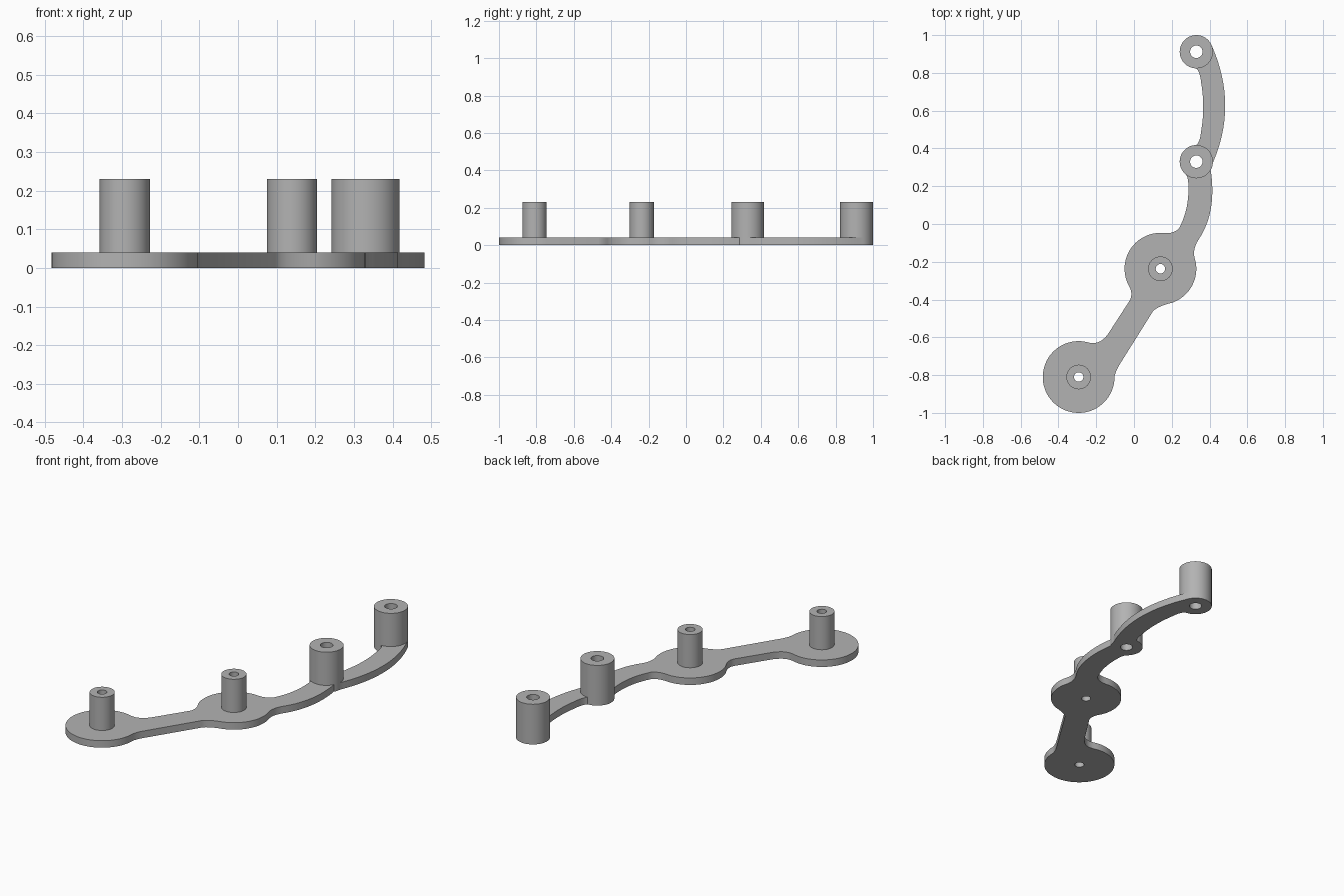
import bpy, bmesh, math
from mathutils import Vector

cube = bpy.data.objects.get("Cube")
if cube:
    bpy.data.objects.remove(cube, do_unlink=True)

grey = bpy.data.materials.new("plain_grey")
grey.use_nodes = True
grey.diffuse_color = (0.45, 0.45, 0.45, 1)
grey.node_tree.nodes["Principled BSDF"].inputs["Base Color"].default_value = grey.diffuse_color

PLATE, TOP = 0.04, 0.23
A, B, C, D = [Vector(p) for p in ((-0.293, -0.81), (0.14, -0.237), (0.33, 0.33), (0.33, 0.912))]
PAD, WIDE, SLIM = 0.19, 0.088, 0.065


def arc(centre, radius, start, end):
    n = max(3, round(abs(end - start) / 5))
    angles = [math.radians(start + (end - start) * i / n) for i in range(n + 1)]
    return [centre + radius * Vector((math.cos(a), math.sin(a))) for a in angles]


def circle(centre, radius):
    return arc(centre, radius, 0, 360)[:-1]


def bend(path, control, end, n=8):
    """Continue the path with a smooth bend, omitting the shared first point."""
    p, q, r = path[-1].copy(), Vector(control), Vector(end)
    for i in range(1, n + 1):
        t = i / n
        path.append(p * (1 - t) ** 2 + q * 2 * t * (1 - t) + r * t * t)


def extruded(name, loops, z0, z1):
    """Solid with holes from closed flat loops."""
    curve = bpy.data.curves.new(name + "_profile", 'CURVE')
    curve.dimensions = '2D'
    curve.fill_mode = 'BOTH'
    curve.extrude = (z1 - z0) / 2
    for loop in loops:
        clean = [p for i, p in enumerate(loop) if (p - loop[i - 1]).length > 0.0005]
        spline = curve.splines.new('POLY')
        spline.points.add(len(clean) - 1)
        for point, p in zip(spline.points, clean):
            point.co = (p.x, p.y, 0, 1)
        spline.use_cyclic_u = True
    helper = bpy.data.objects.new(name + "_helper", curve)
    bpy.context.collection.objects.link(helper)
    graph = bpy.context.evaluated_depsgraph_get()
    mesh = bpy.data.meshes.new_from_object(helper.evaluated_get(graph))
    bpy.data.objects.remove(helper, do_unlink=True)
    bm = bmesh.new()
    bm.from_mesh(mesh)
    bmesh.ops.remove_doubles(bm, verts=bm.verts, dist=0.0001)
    bmesh.ops.translate(bm, verts=bm.verts, vec=(0, 0, (z0 + z1) / 2))
    bmesh.ops.recalc_face_normals(bm, faces=bm.faces)
    bm.to_mesh(mesh)
    bm.free()
    mesh.name = name
    mesh.materials.clear()
    mesh.materials.append(grey)
    obj = bpy.data.objects.new(name, mesh)
    bpy.context.collection.objects.link(obj)
    bpy.ops.object.select_all(action='DESELECT')
    obj.select_set(True)
    bpy.context.view_layer.objects.active = obj
    bpy.ops.object.shade_smooth_by_angle(angle=math.radians(30))


# Base plate outline, counter-clockwise from the front pad
outline = arc(A, PAD, 73, 360)
bend(outline, (-0.1, -0.785), (-0.08, -0.75))
outline.append(Vector((0.098, -0.466)))
bend(outline, (0.118, -0.437), arc(B, PAD, -71, 12)[0])
outline += arc(B, PAD, -71, 12)
bend(outline, (0.305, -0.14), (0.34, -0.085))
bend(outline, (0.44, 0.06), (0.406, 0.286), 20)
outline += arc(C, WIDE, -30, -3)
bend(outline, (0.55, 0.63), arc(D, WIDE, 20, 270)[0], 28)
outline += arc(D, WIDE, 20, 270)
bend(outline, (0.35, 0.805), (0.355, 0.75))
bend(outline, (0.378, 0.62), (0.355, 0.49), 16)
bend(outline, (0.35, 0.435), (0.33, 0.418))
outline += arc(C, WIDE, 90, 232)
bend(outline, (0.288, 0.245), (0.288, 0.2))
bend(outline, (0.292, 0.08), (0.24, -0.02), 16)
bend(outline, (0.215, -0.052), arc(B, PAD, 84, 204)[0])
outline += arc(B, PAD, 84, 204)
bend(outline, (0, -0.368), (-0.024, -0.407))
outline.append(Vector((-0.13, -0.571)))
bend(outline, (-0.175, -0.643), outline[0])

# Hollow posts: name, centre, outer radius, bore radius
posts = (("front_post", A, SLIM, 0.025), ("middle_post", B, SLIM, 0.025),
         ("rear_inner_post", C, WIDE, 0.033), ("rear_end_post", D, WIDE, 0.033))

extruded("base_plate", [outline] + [circle(c, bore) for _, c, _, bore in posts], 0, PLATE)
for name, centre, radius, bore in posts:
    extruded(name, [circle(centre, radius), circle(centre, bore)], PLATE, TOP)
